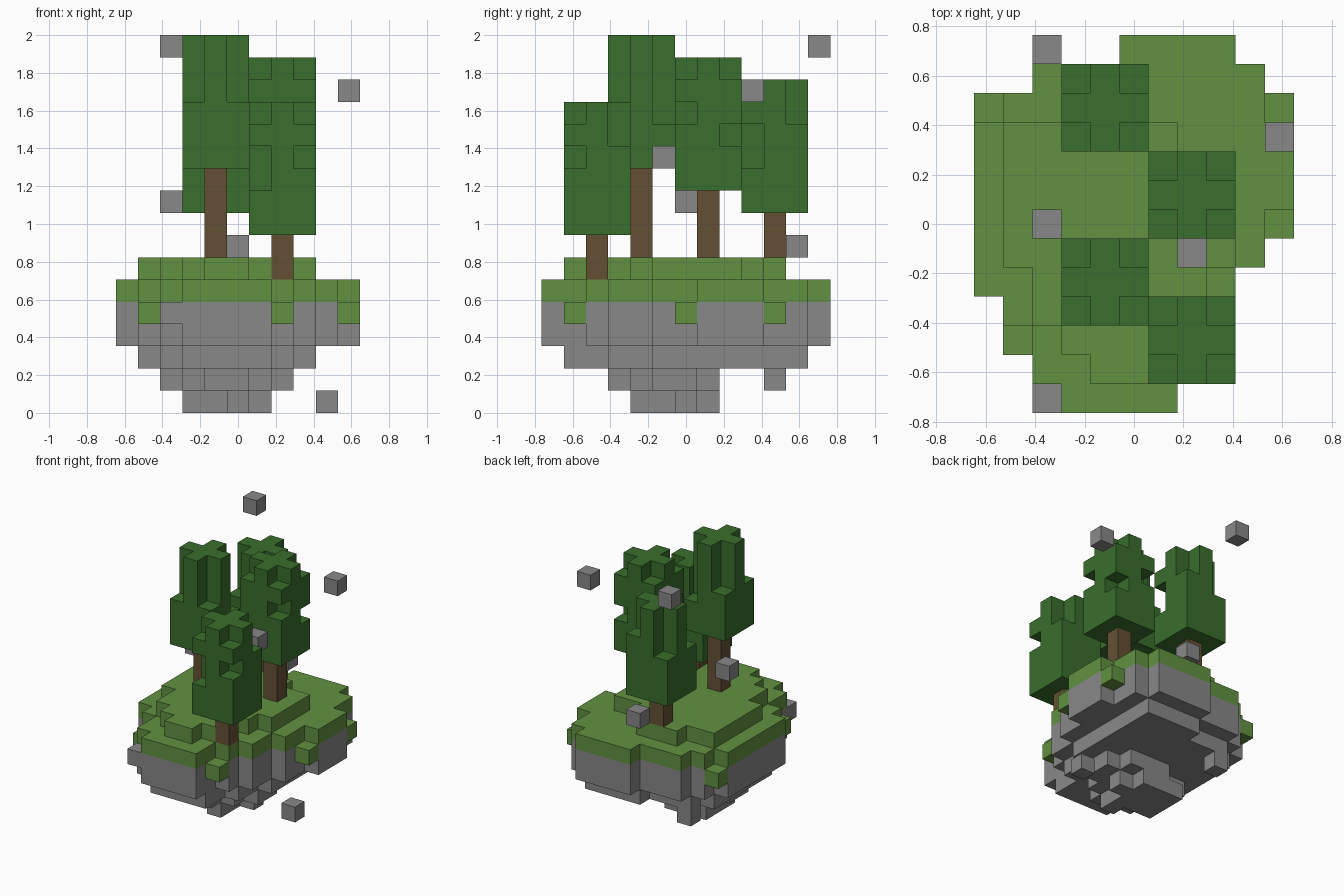
import bpy, bmesh
from mathutils import Vector

UNIT = 2 / 17                      # edge of one block
CENTRE = Vector((5.5, 6.5, 0))     # block-grid point that sits on the origin

default = bpy.data.objects.get("Cube")
if default:
    bpy.data.objects.remove(default, do_unlink=True)


def make_material(name, colour):
    mat = bpy.data.materials.new(name)
    mat.use_nodes = True
    mat.diffuse_color = (*colour, 1)
    mat.node_tree.nodes["Principled BSDF"].inputs["Base Color"].default_value = (*colour, 1)
    return mat


grass = make_material("grass green", (0.122, 0.283, 0.053))
leaves = make_material("leaf green", (0.042, 0.156, 0.026))
bark = make_material("bark brown", (0.130, 0.080, 0.034))
stone = make_material("stone grey", (0.246, 0.246, 0.246))


def block_object(name, cells, material):
    """Skin a set of grid cells with one closed surface, leaving out inner faces."""
    cells = set(cells)
    bm = bmesh.new()
    for cell in sorted(cells):
        middle = Vector(cell) + Vector((0.5, 0.5, 0.5)) - CENTRE
        for axis in range(3):
            for sign in (-1, 1):
                normal = Vector((0, 0, 0))
                normal[axis] = sign
                if tuple(int(c + n) for c, n in zip(cell, normal)) in cells:
                    continue
                side = Vector((0, 0, 0))
                side[(axis + 1) % 3] = 1
                up = normal.cross(side)
                ring = (-side - up, side - up, side + up, up - side)
                bm.faces.new([bm.verts.new((middle + (normal + r) / 2) * UNIT) for r in ring])
    bmesh.ops.remove_doubles(bm, verts=bm.verts, dist=UNIT / 100)
    mesh = bpy.data.meshes.new(name)
    bm.to_mesh(mesh)
    bm.free()
    mesh.materials.append(material)
    obj = bpy.data.objects.new(name, mesh)
    bpy.context.collection.objects.link(obj)
    return obj


def layer(level, first_row, spans):
    """Cells of one level, as x spans for each row from front to back."""
    return {(x, first_row + i, level)
            for i, (a, b) in enumerate(spans) for x in range(a, b + 1)}


# Island outline, from front to back
outline = [(3, 6), (2, 6), (2, 7), (1, 8), (0, 8), (0, 9), (0, 9),
           (0, 10), (0, 10), (0, 10), (1, 9), (2, 9), (5, 8)]

# Rock body, tapering downwards, with two blocks that stick out
rock = layer(4, 0, outline) | layer(3, 0, outline)
rock |= layer(2, 1, [(3, 6), (2, 6), (2, 7), (1, 7), (1, 8), (1, 8),
                     (1, 8), (1, 8), (1, 8), (2, 8), (5, 8)])
rock |= layer(1, 3, [(4, 5), (3, 6), (2, 7), (2, 7), (4, 6)])
rock |= layer(0, 4, [(5, 5), (3, 5), (3, 6), (3, 5)])
rock |= {(2, 0, 4), (2, 10, 1)}
block_object("island_rock", rock, stone)

# Turf: full layer, raised mound and tufts hanging over the edge
turf = layer(5, 0, outline)
turf |= layer(6, 1, [(4, 5), (3, 6), (2, 6), (2, 7), (1, 8), (1, 8),
                     (1, 8), (1, 8), (1, 6), (3, 5)])
block_object("turf", turf, grass)
tufts = [(x, y, 4) for x, y in ((0, 10), (1, 2), (7, 1), (10, 6), (10, 10))]
block_object("hanging_tufts", tufts, grass)

# Floating stones
stones = [(2, 12, 16), (10, 9, 14), (2, 6, 9), (5, 11, 7), (7, 5, 11), (9, 6, 0)]
for i, cell in enumerate(stones):
    block_object(f"floating_stone_{i + 1}", [cell], stone)

CROWN_HEIGHT = 6


def tree(name, x, y, ground, crown, notches):
    """Trunk plus a crown whose corner columns miss the listed crown levels."""
    block_object(name + "_trunk", [(x, y, z) for z in range(ground, crown)], bark)
    cells = {(x + i, y + j, crown + k) for i in (-1, 0, 1) for j in (-1, 0, 1)
             for k in range(CROWN_HEIGHT)}
    corners = ((-1, -1), (1, -1), (-1, 1), (1, 1))
    for (i, j), levels in zip(corners, notches):
        cells -= {(x + i, y + j, crown + k) for k in levels}
    block_object(name + "_crown", cells, leaves)


# Notches per corner: front -x, front +x, back -x, back +x
tree("back_tree", 4, 10, 7, 9, [(3, 4, 5), (2, 3, 5), (3, 4, 5), (4, 5)])
tree("middle_tree", 7, 7, 7, 10, [(5,), (5, 3), (5, 3), (5, 2)])
tree("tall_tree", 4, 4, 7, 11, [(3, 4, 5), (3, 4, 5), (3, 4, 5), (2, 3, 4, 5)])
tree("front_tree", 7, 2, 6, 8, [(5, 3, 2), (5, 3), (4, 5), (4, 5)])
